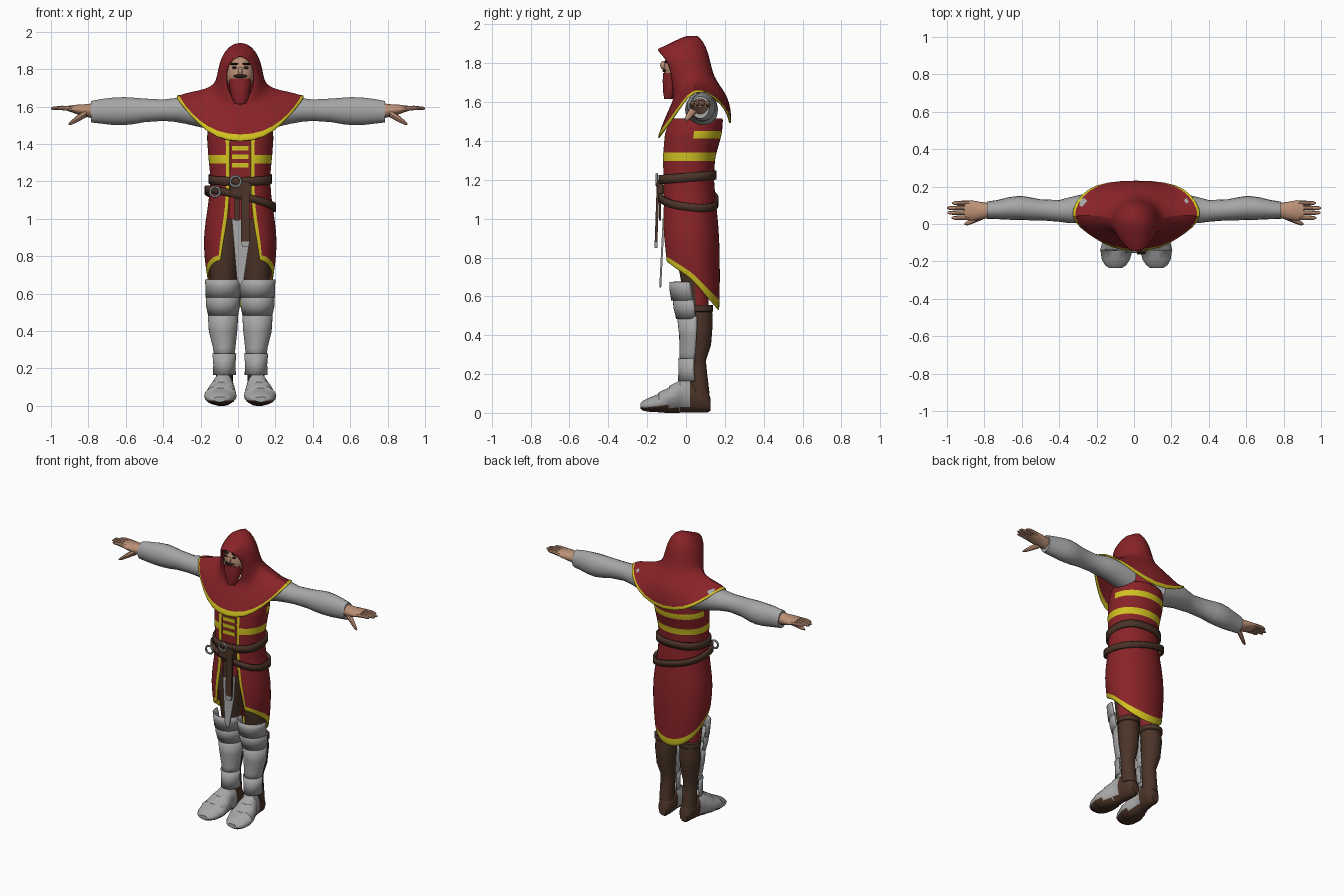
import bpy, bmesh, math
from mathutils import Matrix, Vector

if "Cube" in bpy.data.objects:
    bpy.data.objects.remove(bpy.data.objects["Cube"])

OFF = 0.012  # body sits slightly right of the arm span centre


def mat(name, rgb):
    m = bpy.data.materials.new(name)
    m.diffuse_color = (*rgb, 1)
    m.use_nodes = True
    m.node_tree.nodes["Principled BSDF"].inputs["Base Color"].default_value = m.diffuse_color
    return m


RED = mat("red cloth", (.25, .017, .021))
YELLOW = mat("yellow trim", (.64, .54, .015))
GREY = mat("grey steel and linen", (.38, .38, .38))
BROWN = mat("brown leather", (.07, .034, .021))
SKIN = mat("skin", (.50, .28, .18))
DARK = mat("dark hair", (.02, .012, .01))


def finish(name, bm, mats, solid=0, sub=0, off=OFF):
    bmesh.ops.recalc_face_normals(bm, faces=bm.faces)
    me = bpy.data.meshes.new(name)
    bm.to_mesh(me)
    bm.free()
    for m in mats:
        me.materials.append(m)
    me.shade_smooth()
    me.set_sharp_from_angle(angle=math.radians(40))
    ob = bpy.data.objects.new(name, me)
    bpy.context.collection.objects.link(ob)
    ob.location.x = off
    if solid:
        s = ob.modifiers.new("thickness", 'SOLIDIFY')
        s.thickness, s.offset = solid, 0
    if sub:
        ob.modifiers.new("smooth", 'SUBSURF').levels = sub
        ob.modifiers["smooth"].render_levels = sub
    return ob


def half_row(ts, zf, zw, zb, rx, ry, wx, wy, by):
    """Half a garment ring: front edge, widest side point, centre back."""
    out = []
    for t in ts:
        u = t * math.pi
        if t <= .5:
            out.append((rx + (wx - rx) * math.sin(u), wy + (ry - wy) * math.cos(u), zw + (zf - zw) * math.cos(u)))
        else:
            v = u - math.pi / 2
            out.append((wx * math.cos(v), wy + (by - wy) * math.sin(v), zw + (zb - zw) * math.sin(v)))
    out[-1] = (0, out[-1][1], out[-1][2])
    return out


def garment(name, rows, mats, rule, solid):
    """Loft mirrored half rings; rule(row, column from front) picks the colour."""
    bm = bmesh.new()
    grid = [[bm.verts.new(p) for p in r + [(-x, y, z) for x, y, z in r[-2::-1]]] for r in rows]
    w = len(grid[0])
    for i in range(len(grid) - 1):
        for j in range(w - 1):
            f = bm.faces.new((grid[i][j], grid[i][j + 1], grid[i + 1][j + 1], grid[i + 1][j]))
            f.material_index = rule(i, min(j, w - 2 - j))
    bmesh.ops.remove_doubles(bm, verts=bm.verts, dist=.0005)
    return finish(name, bm, mats, solid, 1)


def tube(name, rows, axis, mats, rule=None, arc=None, n=18, solid=0, off=OFF):
    """Loft ellipses (position, centre a, centre b, radius a, radius b) along an axis."""
    bm = bmesh.new()
    a0, a1 = arc or (0, 360)
    rings = []
    for p, ca, cb, ra, rb in rows:
        ring = []
        for k in range(n + (1 if arc else 0)):
            t = math.radians(a0 + (a1 - a0) * k / n)
            a, b = ca + ra * math.cos(t), cb + rb * math.sin(t)
            co = {'x': (p, a, b), 'y': (a, p, max(b, 0)), 'z': (a, b, p)}[axis]
            ring.append(bm.verts.new(co))
        rings.append(ring)
    m = len(rings[0])
    for r, q in zip(rings, rings[1:]):
        for k in range(n):
            bm.faces.new((r[k], r[(k + 1) % m], q[(k + 1) % m], q[k]))
    if not arc:
        bm.faces.new(rings[0])
        bm.faces.new(rings[-1])
    bm.normal_update()
    bmesh.ops.recalc_face_normals(bm, faces=bm.faces)
    if rule:
        for f in bm.faces:
            f.material_index = rule(f.calc_center_median(), f.normal)
    return finish(name, bm, mats, solid, off=off)


def ball(name, c, r, m):
    bm = bmesh.new()
    bmesh.ops.create_uvsphere(bm, u_segments=20, v_segments=12, radius=1,
                              matrix=Matrix.Translation(c) @ Matrix.Diagonal((*r, 1)))
    return finish(name, bm, [m])


def plate(name, pts, y, thick, m, tilt=0):
    """Flat outline in x and z, extruded backwards."""
    bm = bmesh.new()
    ztop = max(z for _, z in pts)
    f = bm.faces.new([bm.verts.new((x, y - tilt * (ztop - z), z)) for x, z in pts])
    new = bmesh.ops.extrude_face_region(bm, geom=[f])["geom"]
    bmesh.ops.translate(bm, verts=[v for v in new if isinstance(v, bmesh.types.BMVert)], vec=(0, thick, 0))
    return finish(name, bm, [m])


def rect(x0, x1, z0, z1):
    return [(x0, z0), (x1, z0), (x1, z1), (x0, z1)]


# Hood and shoulder cape in one sweep, yellow hem
T = [k / 8 for k in range(9)]
hood = [half_row(T, *r) for r in (
    (1.872, 1.945, 1.945, 0, -.145, 0, .0, .045),
    (1.858, 1.92, 1.915, .03, -.142, .065, .0, .085),
    (1.82, 1.86, 1.85, .064, -.10, .1, .0, .113),
    (1.76, 1.79, 1.775, .074, -.075, .117, .01, .128),
    (1.69, 1.735, 1.725, .066, -.068, .126, .02, .145),
    (1.63, 1.705, 1.685, .03, -.062, .16, .035, .17),
    (1.60, 1.69, 1.63, 0, -.065, .225, .045, .21),
    (1.51, 1.685, 1.56, 0, -.108, .305, .045, .23))]
hem = [(0, -.147, 1.405), (.13, -.13, 1.43), (.22, -.075, 1.50), (.30, -.02, 1.59), (.352, .04, 1.66),
       (.33, .11, 1.655), (.27, .185, 1.60), (.17, .222, 1.52), (0, .228, 1.475)]
trim = [tuple(Vector(a).lerp(Vector(b), .72)) for a, b in zip(hood[-1], hem)]
garment("hood_and_cape", hood + [trim, hem], [RED, YELLOW], lambda i, j: int(i == 8), .012)

# Long tunic, open at the lower front, with yellow edges and bands
T2 = [0, .056, .125, .19, .25, .32, .4, .5, .6, .7, .8, .9, 1]
tunic = [half_row(T2, *r) for r in (
    (1.52, 1.52, 1.52, .055, -.075, .165, .05, .19),
    (1.44, 1.44, 1.44, .055, -.105, .175, .04, .182),
    (1.43, 1.43, 1.43, .055, -.106, .175, .04, .18),
    (1.325, 1.325, 1.325, .055, -.115, .167, .02, .15),
    (1.314, 1.314, 1.314, .055, -.115, .166, .02, .148),
    (1.2, 1.2, 1.2, .055, -.112, .153, .015, .137),
    (1.05, 1.05, 1.05, .06, -.11, .172, .02, .156),
    (.95, .92, .90, .075, -.114, .194, .03, .17),
    (.87, .80, .70, .09, -.105, .19, .03, .172),
    (.80, .715, .56, .10, -.098, .177, .03, .17),
    (.775, .685, .525, .105, -.096, .172, .03, .168))]
garment("tunic", tunic, [RED, YELLOW],
        lambda i, j: int(j == 0 or i in (3, 9) or (i == 1 and j > 6)), .01)

# Chest panel with yellow fastenings
plate("chest_panel", rect(-.06, .06, 1.0, 1.43), -.108, .016, RED)
for k, z in enumerate((1.275, 1.32, 1.365)):
    plate(f"chest_fastening_{k + 1}", rect(-.045, .045, z, z + .024), -.114, .008, YELLOW)


# Two belts, the lower one slung to one side
def belt(name, a, b, yc, z0, kx, ky, h):
    bm = bmesh.new()
    n, rings = 40, []
    for dz in (-h / 2, h / 2):
        ring = []
        for k in range(n):
            c, s = math.cos(2 * math.pi * k / n), math.sin(2 * math.pi * k / n)
            x, y = a * math.copysign(abs(c) ** .8, c), yc + b * math.copysign(abs(s) ** .8, s)
            ring.append(bm.verts.new((x, y, z0 + kx * x + ky * y + dz)))
        rings.append(ring)
    for k in range(n):
        j = (k + 1) % n
        bm.faces.new((rings[0][k], rings[0][j], rings[1][j], rings[1][k]))
    return finish(name, bm, [BROWN], .014)


belt("waist_belt", .162, .142, .008, 1.212, 0, .08, .046)
belt("slung_belt", .184, .148, .012, 1.108, -.25, -.12, .04)


# Ring buckles, pouch, hanging strap and blade
def buckle(name, x, y, z, r):
    bm = bmesh.new()
    n, k = 16, 6
    v = [[bm.verts.new((x + (r + .007 * math.cos(b)) * math.cos(a), y + .007 * math.sin(b),
                        z + (r + .007 * math.cos(b)) * math.sin(a)))
          for b in (2 * math.pi * j / k for j in range(k))] for a in (2 * math.pi * i / n for i in range(n))]
    for i in range(n):
        for j in range(k):
            bm.faces.new((v[i][j], v[(i + 1) % n][j], v[(i + 1) % n][(j + 1) % k], v[i][(j + 1) % k]))
    finish(name, bm, [GREY])


buckle("waist_buckle", -.025, -.15, 1.2, .028)
buckle("side_buckle", -.135, -.135, 1.145, .026)
plate("strap_loop", rect(-.055, .06, 1.13, 1.19), -.148, .03, BROWN)
plate("hanging_strap", [(.005, 1.2), (.05, 1.2), (.05, .88), (.005, .88)], -.15, .014, BROWN, .035)
plate("strap_tip", [(.005, .88), (.05, .88), (.045, .85), (.01, .85)], -.162, .014, GREY)
plate("second_strap", [(-.03, 1.14), (-.005, 1.14), (-.005, .99), (-.03, .99)], -.14, .012, BROWN)
plate("blade", [(-.045, 1.0), (.05, 1.0), (.045, .85), (.018, .67), (0, .645), (-.018, .68)],
      -.12, .01, GREY, .05)

# Head, beard and features
ball("head", (0, -.03, 1.775), (.076, .085, .1), SKIN)
ball("nose", (0, -.115, 1.79), (.013, .018, .022), SKIN)
tube("beard", [(1.615, 0, -.09, .028, .022), (1.65, 0, -.082, .046, .036), (1.71, 0, -.068, .058, .053),
               (1.75, 0, -.06, .062, .058)], 'z', [RED])
ball("moustache", (0, -.108, 1.763), (.036, .014, .01), DARK)
for s, side in ((-1, "left"), (1, "right")):
    ball(side + "_eye", (s * .03, -.102, 1.808), (.014, .008, .007), DARK)
    ball(side + "_brow", (s * .032, -.096, 1.828), (.024, .012, .006), DARK)

for s, side in ((-1, "left"), (1, "right")):
    # Linen sleeve, palm, fingers and thumb
    def along_x(part, rows, m, n=18):
        tube(f"{side}_{part}", [(s * r[0], *r[1:]) for r in rows], 'x', [m], n=n, off=0)

    along_x("sleeve", [(.12, .08, 1.56, .085, .09), (.28, .082, 1.583, .076, .076), (.34, .074, 1.582, .07, .064),
                       (.40, .07, 1.581, .058, .058), (.5, .076, 1.58, .056, .064), (.56, .082, 1.577, .062, .072),
                       (.61, .086, 1.576, .065, .076), (.67, .083, 1.575, .06, .074), (.73, .077, 1.575, .051, .067),
                       (.785, .074, 1.573, .046, .058)], GREY)
    along_x("palm", [(.77, .073, 1.577, .038, .042), (.82, .07, 1.58, .048, .033), (.87, .072, 1.586, .055, .024),
                     (.905, .073, 1.59, .05, .015)], SKIN)
    for k, (y, tip) in enumerate(((.033, .975), (.06, .998), (.086, 1.0), (.112, .972))):
        along_x(f"finger_{k + 1}", [(.88, y, 1.588, .013, .014), (.94, y, 1.593, .012, .012),
                                    (tip - .012, y, 1.591, .01, .009), (tip, y, 1.59, .004, .004)], SKIN, 8)
    along_x("thumb", [(.81, .045, 1.565, .022, .022), (.86, .02, 1.535, .017, .018),
                      (.89, .005, 1.515, .013, .012), (.905, 0, 1.506, .005, .005)], SKIN, 8)

    # Trouser leg and tall leather boot
    def along_z(part, rows, mats, **kw):
        tube(f"{side}_{part}", [(r[0], s * r[1], *r[2:]) for r in rows], 'z', mats, **kw)

    along_z("trouser", [(.5, .088, .055, .058, .06), (.68, .09, .045, .07, .072), (.85, .085, .03, .082, .088),
                        (1.0, .08, .025, .08, .085)], [RED, BROWN], rule=lambda c, nrm: int(nrm.y < 0))
    along_z("boot", [(.10, .085, .07, .045, .052), (.2, .085, .062, .045, .048), (.27, .085, .055, .046, .048),
                     (.35, .09, .066, .06, .064), (.45, .092, .072, .066, .066), (.52, .091, .072, .067, .064),
                     (.525, .091, .072, .073, .069), (.555, .091, .072, .073, .068)], [BROWN])
    # Steel plates over the front of the leg
    plates = {"ankle_plate": [(.165, .085, .035, .058, .072), (.22, .085, .03, .055, .065), (.28, .085, .03, .06, .066)],
              "shin_plate": [(.25, .085, .035, .05, .062), (.31, .086, .036, .056, .066), (.4, .092, .042, .072, .073),
                             (.5, .092, .042, .078, .085)],
              "knee_plate": [(.485, .092, .035, .076, .082), (.54, .092, .03, .088, .09), (.6, .092, .022, .088, .088)],
              "thigh_plate": [(.58, .092, .022, .09, .094), (.64, .092, .01, .09, .092), (.675, .092, .005, .093, .087)]}
    for part, rows in plates.items():
        along_z(part, rows, [GREY], arc=(170, 370), solid=.008)
    # Foot: leather heel and sole, stepped steel toe plates
    foot = [(.125, .08, .045, .028, .035), (.11, .08, .06, .04, .06), (.07, .08, .075, .047, .075),
            (.02, .086, .088, .053, .088), (-.03, .093, .088, .06, .088), (-.035, .094, .082, .064, .084),
            (-.085, .1, .07, .076, .071), (-.09, .101, .064, .079, .066), (-.14, .106, .054, .087, .053),
            (-.145, .106, .05, .085, .047), (-.19, .109, .042, .075, .037), (-.22, .11, .037, .057, .026),
            (-.235, .11, .035, .035, .014)]
    tube(side + "_foot", [(r[0], s * r[1], *r[2:]) for r in foot], 'y', [BROWN, GREY],
         rule=lambda c, nrm: int(c.y < .03 and nrm.z > -.5))
